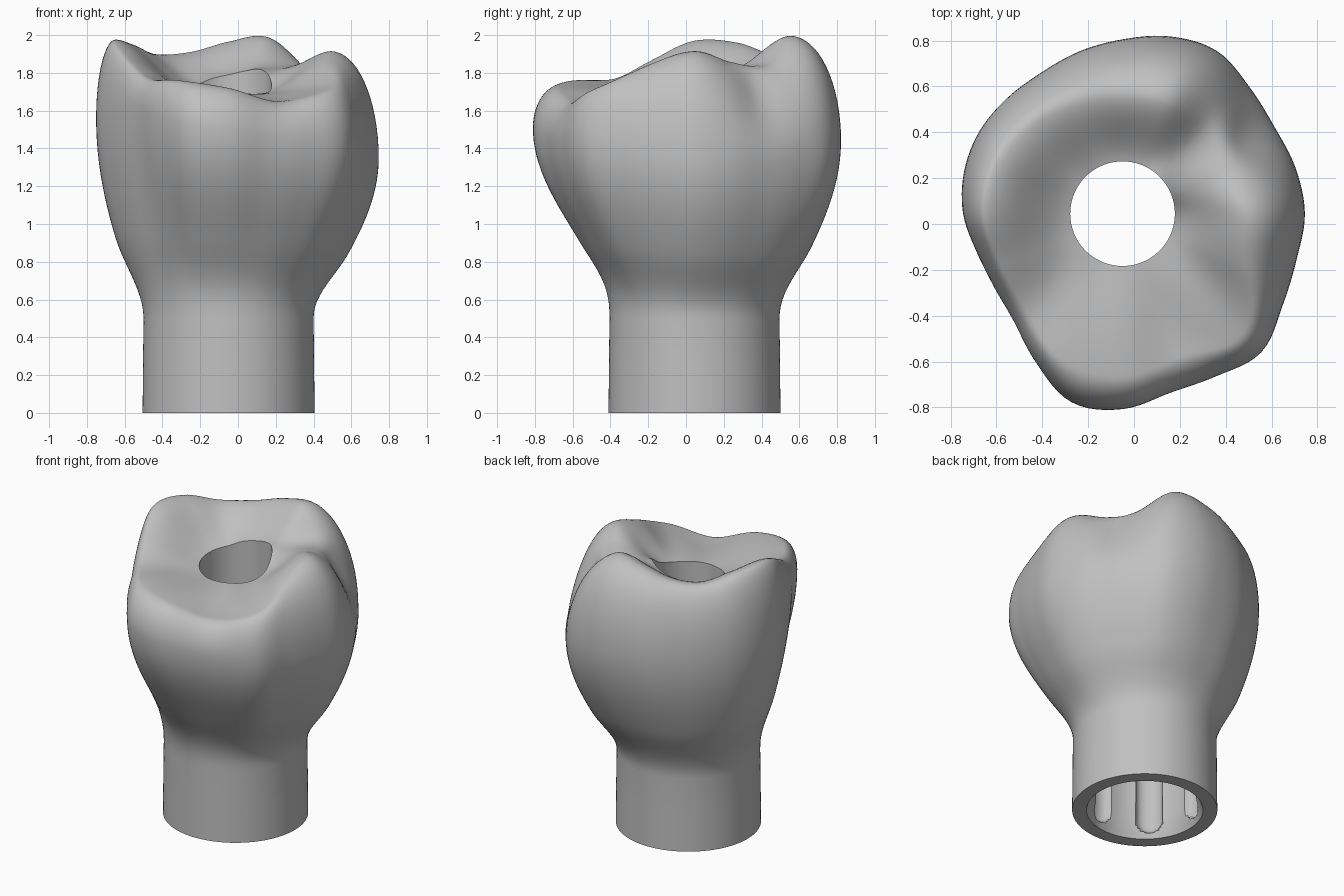
import bpy
import bmesh
from math import sin, cos, pi, sqrt, radians, exp

cube = bpy.data.objects.get("Cube")
if cube:
    bpy.data.objects.remove(cube, do_unlink=True)

SEGMENTS = 144
CX, CY = -0.05, 0.045
NECK_R, NECK_Z, HOLE_R = 0.45, 0.5, 0.228

# Evenly spaced values around the axis, counter-clockwise from +x
bulge_r = [.795, .78, .763, .782, .82, .80, .76, .732, .71, .712, .72, .715,
           .695, .657, .645, .668, .752, .852, .852, .808, .818, .855, .805, .785]
bulge_z = [1.35, 1.35, 1.35, 1.42, 1.45, 1.42, 1.45, 1.5, 1.58, 1.6, 1.62, 1.55, 1.5, 1.45, 1.45, 1.4]
bulge_power = [1.2, 1.2, 1.2, 1.2, 1.2, 1.15, 1.1, 1.0, 1.0, 1.15, 1.4, 1.7, 1.8, 1.7, 1.5, 1.3]
crest_r = [.54, .47, .51, .53, .52, .53, .56, .59, .60, .575, .59, .69, .71, .67, .74, .58]
crest_z = [1.915, 1.86, 1.845, 1.99, 1.965, 1.91, 1.90, 1.96, 1.97, 1.87, 1.77, 1.76, 1.72, 1.65, 1.715, 1.85]
hole_z = [1.73, 1.79, 1.82, 1.81, 1.79, 1.77, 1.74, 1.73, 1.72, 1.71, 1.70, 1.69, 1.69, 1.69, 1.69, 1.70]


def around(values, angle):
    """Smooth periodic blend of the values at an angle."""
    n = len(values)
    u = angle / (2 * pi) * n
    i = int(u)
    t = u - i
    a, b, c, d = (values[(i + k) % n] for k in (-1, 0, 1, 2))
    return b + t / 2 * (c - a + t * (2 * a - 5 * b + 4 * c - d + t * (3 * (b - c) + d - a)))


def slot_depth(angle, width):
    """Six round-ended slots in the socket wall; width runs from 0 to 1."""
    offset = (angle - radians(45) + pi / 6) % (pi / 3) - pi / 6
    return 0.06 * sqrt(max(0, width ** 2 - (offset / radians(15)) ** 2))


def column(angle):
    """Closed section: neck, flared side, cusp crest, basin, bore, socket."""
    br, bz, power, cr, cz, hz = (around(v, angle) for v in
                                 (bulge_r, bulge_z, bulge_power, crest_r, crest_z, hole_z))
    pts = [(NECK_R + .005, 0), (NECK_R + .003, .25)]
    for k in range(29):
        t = k / 28
        fillet = 1 - max(0, 1 - t / .4) ** 2
        pts.append((NECK_R + (br - NECK_R) * fillet * sin(t * pi / 2) ** power,
                    NECK_Z + (bz - NECK_Z) * t))
    # Shoulder, with a groove between the right and back cusps
    groove = .055 * exp(-((angle - radians(32)) / radians(13)) ** 2)
    for k in range(1, 17):
        a = k / 16 * pi / 2
        pts.append((cr + (br - cr) * cos(a) - groove * sin(2 * a) ** 2, bz + (cz - bz) * sin(a)))
    for k in range(1, 17):
        s = k / 16
        drop = .6 * (.5 - .5 * cos(pi * s)) + .4 * s ** 1.3
        pts.append((cr + (HOLE_R - cr) * s, cz + (hz - cz) * drop))
    pts += [(HOLE_R, 1.2), (HOLE_R, .72), (.32, .68)]
    for z, r, width in ((.66, .32, 1), (.13, .325, 1), (.1, .33, .95), (.08, .335, .84),
                        (.06, .341, .64), (.045, .346, .35), (.035, .35, 0)):
        pts.append((r + slot_depth(angle, width), z))
    pts.append((.365, 0))
    return pts


# Crown with its neck and screw channel
bm = bmesh.new()
columns = []
for i in range(SEGMENTS):
    a = 2 * pi * i / SEGMENTS
    columns.append([bm.verts.new((CX + r * cos(a), CY + r * sin(a), z)) for r, z in column(a)])
rows = len(columns[0])
for i in range(SEGMENTS):
    c, d = columns[i], columns[(i + 1) % SEGMENTS]
    for j in range(rows):
        k = (j + 1) % rows
        bm.faces.new((c[j], d[j], d[k], c[k]))
bmesh.ops.recalc_face_normals(bm, faces=bm.faces)
mesh = bpy.data.meshes.new("tooth_crown")
bm.to_mesh(mesh)
bm.free()
crown = bpy.data.objects.new("tooth_crown", mesh)
bpy.context.collection.objects.link(crown)

# Plain grey finish
grey = bpy.data.materials.new("plain_grey")
grey.use_nodes = True
colour = (0.53, 0.53, 0.53, 1)
grey.diffuse_color = colour
grey.node_tree.nodes["Principled BSDF"].inputs["Base Color"].default_value = colour
mesh.materials.append(grey)

bpy.ops.object.select_all(action="DESELECT")
crown.select_set(True)
bpy.context.view_layer.objects.active = crown
bpy.ops.object.shade_smooth_by_angle(angle=radians(40))
